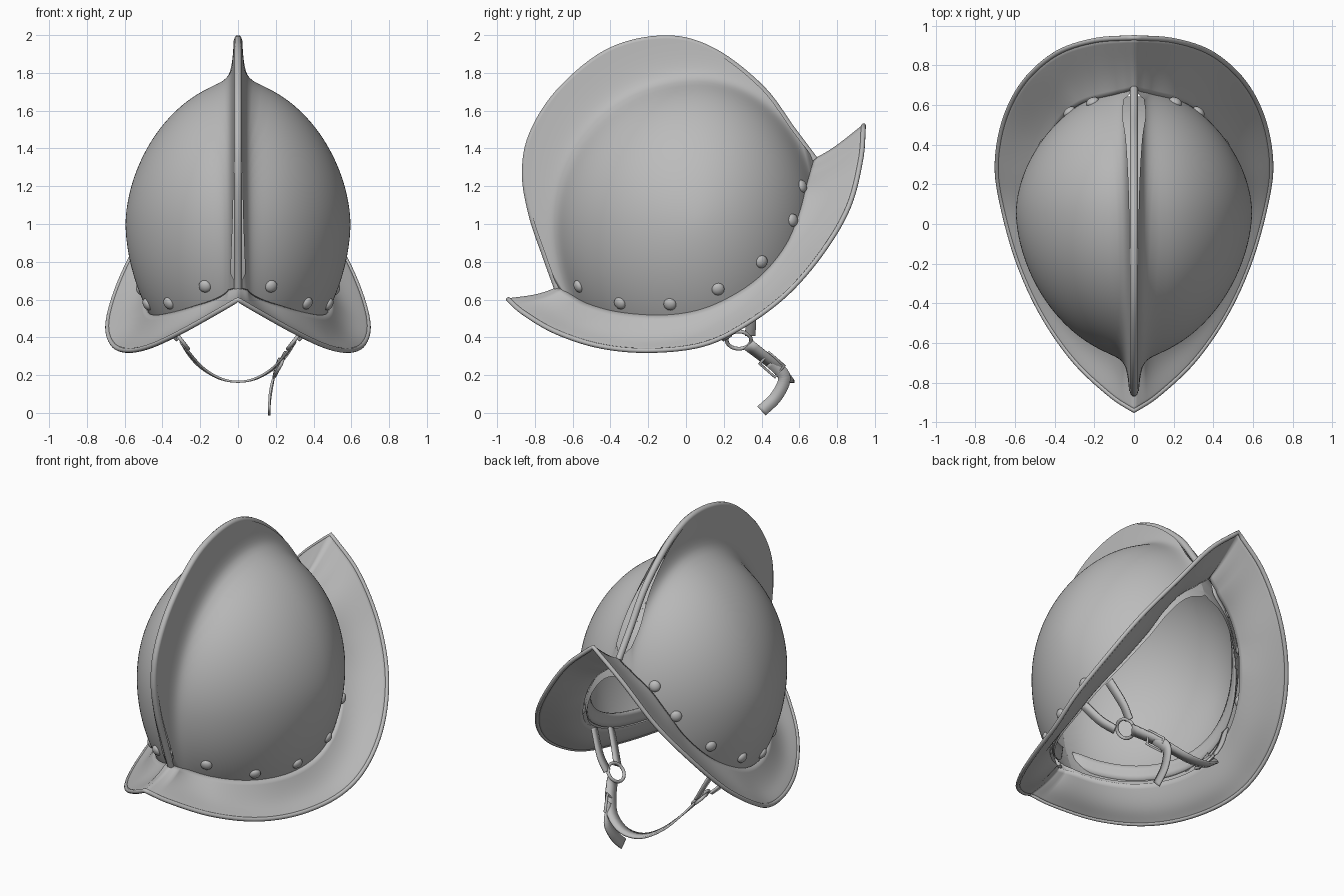
import bpy, bmesh, math
from mathutils import Vector

if "Cube" in bpy.data.objects:
    bpy.data.objects.remove(bpy.data.objects["Cube"], do_unlink=True)

steel = bpy.data.materials.new("steel grey")
steel.use_nodes = True
GREY = (0.5, 0.5, 0.5, 1)
steel.diffuse_color = GREY
steel.node_tree.nodes["Principled BSDF"].inputs["Base Color"].default_value = GREY

# Half-outline control points, all running from front to back
CREST = [(-.68, .66), (-.745, .84), (-.815, 1.05), (-.85, 1.27), (-.81, 1.48), (-.66, 1.71),
         (-.4, 1.915), (-.1, 1.98), (.15, 1.91), (.4, 1.715), (.56, 1.5), (.68, 1.34)]
SEAM = [(-.68, .66), (-.62, .63), (-.52, .575), (-.35, .53), (-.12, .515), (.08, .545),
        (.26, .625), (.41, .735), (.53, .885), (.6, 1.05), (.64, 1.2), (.68, 1.34)]
EDGE = [(0, -.94, .6), (.12, -.86, .53), (.3, -.69, .43), (.46, -.46, .355), (.58, -.2, .33),
        (.66, .08, .36), (.69, .3, .46), (.65, .53, .63), (.55, .72, .85), (.39, .86, 1.09),
        (.2, .925, 1.34), (0, .94, 1.52)]


def spline(points, u):
    """Catmull-Rom point at u in 0..1."""
    p = [Vector(q) for q in points]
    p = [2 * p[0] - p[1]] + p + [2 * p[-1] - p[-2]]
    t = u * (len(points) - 1)
    i = min(int(t), len(points) - 2)
    t -= i
    a, b, c, d = p[i:i + 4]
    return .5 * (2 * b + (c - a) * t + (2 * a - 5 * b + 4 * c - d) * t**2
                 + (3 * b - a - 3 * c + d) * t**3)


def reach(y, z):
    """Distance from the bowl's middle, 1 at its outline."""
    return math.hypot((y - .06) / (.63 if y > .06 else .73), (z - 1) / (.75 if z > 1 else .85))


def half_width(y, z):
    """Pointed bowl that fades softly into a thin comb."""
    t = 1 - reach(y, z)**1.8
    return .59 * ((t + math.sqrt(t * t + .004)) / 2)**.55 + .005


def taper(u):
    return min(1, u * 25, (1 - u) * 25)


def seam_point(u):
    y, z = spline(SEAM, u)
    return Vector((half_width(y, z) * taper(u), y, z))


def finish(ob, mirror=False, thick=0, angle=40):
    ob.data.materials.append(steel)
    if mirror:
        ob.modifiers.new("Mirror", "MIRROR").merge_threshold = .001
    if thick:
        mod = ob.modifiers.new("Solidify", "SOLIDIFY")
        mod.thickness, mod.offset = thick, 0
    bpy.ops.object.select_all(action="DESELECT")
    ob.select_set(True)
    bpy.context.view_layer.objects.active = ob
    bpy.ops.object.shade_smooth_by_angle(angle=math.radians(angle))
    return ob


def grid(name, func, nu, nv, **kw):
    """Surface through func(u, v)."""
    bm = bmesh.new()
    rows = [[bm.verts.new(func(i / nu, j / nv)) for j in range(nv + 1)] for i in range(nu + 1)]
    for a, b in zip(rows, rows[1:]):
        for j in range(nv):
            bm.faces.new((a[j], b[j], b[j + 1], a[j + 1]))
    bmesh.ops.remove_doubles(bm, verts=bm.verts, dist=.0005)
    bmesh.ops.recalc_face_normals(bm, faces=bm.faces)
    me = bpy.data.meshes.new(name)
    bm.to_mesh(me)
    bm.free()
    ob = bpy.data.objects.new(name, me)
    bpy.context.collection.objects.link(ob)
    return finish(ob, **kw)


def tube(name, points, radius, cyclic=False):
    cu = bpy.data.curves.new(name, "CURVE")
    cu.dimensions = "3D"
    cu.bevel_depth, cu.bevel_resolution, cu.use_fill_caps = radius, 3, True
    sp = cu.splines.new("POLY")
    sp.points.add(len(points) - 1)
    for q, p in zip(sp.points, points):
        q.co = (*p, 1)
    sp.use_cyclic_u = cyclic
    sp.use_smooth = True
    cu.materials.append(steel)
    ob = bpy.data.objects.new(name, cu)
    bpy.context.collection.objects.link(ob)
    return ob


def ribbon(name, points, facing, width, mirror=False):
    """Flat strap along points; facing(p) gives the flat side's direction."""
    def func(u, v):
        p = spline(points, u)
        tangent = spline(points, min(1, u + .02)) - spline(points, max(0, u - .02))
        return p + tangent.cross(facing(p)).normalized() * (v - .5) * width
    return grid(name, func, 24, 1, mirror=mirror, thick=.012)


# Bowl and comb
def shell(u, v):
    y, z = spline(SEAM, u).lerp(spline(CREST, u), v)
    return half_width(y, z) * taper(u), y, z


grid("bowl_and_comb", shell, 100, 60, mirror=True, angle=70)


# Smooth inside of the bowl
def lining(u, v):
    p = spline(SEAM, u).lerp(spline(CREST, u), v)
    k = min(1, .97 / reach(*p))
    y, z = .06 + (p.x - .06) * k, 1 + (p.y - 1) * k
    return .575 * max(0, 1 - (reach(y, z) / .97)**1.8)**.55, y, z


grid("bowl_inside", lining, 60, 30, mirror=True)


# Sweat band lining the opening
def band(u, v):
    p = seam_point(.05 + .9 * u)
    s = .96 - .03 * v
    return p.x * s, p.y * s, p.z + .01 + .09 * v


grid("sweat_band", band, 50, 3, mirror=True, thick=.012)


# Brim, dished between the seam and the edge
def brim(u, v):
    p = seam_point(u).lerp(spline(EDGE, u), v)
    dip = math.sin(math.pi * v) * .05 * (1 - .6 * v)
    side = math.sin(math.pi * u)
    p.y -= dip * .4 * side
    p.z -= dip * (.35 + .65 * side)
    return p


grid("brim", brim, 100, 12, mirror=True, thick=.014)

# Rolled rims on the comb and the brim
N = 72
tube("comb_rim", [(0, *spline(CREST, i / N)) for i in range(N + 1)], .02)
right = [spline(EDGE, i / N) for i in range(N + 1)]
left = [Vector((-p.x, p.y, p.z)) for p in right[-2:0:-1]]
tube("brim_rim", right + left, .013, cyclic=True)

# Rivets above the seam
RIVETS = [(-.57, .67), (-.35, .58), (-.085, .575), (.17, .655), (.4, .8), (.565, 1.02), (.615, 1.2)]
for number, (y, z) in enumerate(RIVETS):
    x = half_width(y, z)
    normal = Vector((x / .35, (y - .06) / .46, (z - 1) / .6))
    for side in (-1, 1):
        n = Vector((normal.x * side, normal.y, normal.z))
        bpy.ops.mesh.primitive_uv_sphere_add(segments=16, ring_count=10, radius=.034,
                                             location=(x * side, y, z))
        ob = bpy.context.object
        ob.name = f"rivet_{number}_{'left' if side > 0 else 'right'}"
        ob.scale.z = .65
        ob.rotation_euler = n.to_track_quat("Z", "Y").to_euler()
        finish(ob)


# Chin strap: two hangers each side, a ring, the strap, a buckle and a loose end
def outward(p):
    return Vector((p.x, 0, p.z - .6))


RING = Vector((.3, .28, .385))
ribbon("front_hanger", [(.46, .1, .56), (.39, .16, .46), (.33, .22, .395)], outward, .055, True)
ribbon("rear_hanger", [(.44, .3, .64), (.37, .34, .5), (.32, .34, .41)], outward, .055, True)
for side in (-1, 1):
    loop = []
    for i in range(20):
        a = math.tau * i / 20
        p = RING + .065 * (math.cos(a) * Vector((0, 1, 0)) + math.sin(a) * Vector((.55, 0, .7)))
        loop.append((p.x * side, p.y, p.z))
    tube("strap_ring", loop, .01, cyclic=True)
SIDE = [(.29, .33, .36), (.24, .42, .29), (.18, .49, .23), (.09, .53, .18)]
ribbon("chin_strap", SIDE + [(0, .54, .165)] + [(-x, y, z) for x, y, z in SIDE[::-1]],
       outward, .07)
ribbon("loose_end", [(.22, .45, .27), (.19, .52, .19), (.17, .48, .09), (.165, .4, .01)],
       lambda p: Vector((1, 0, 0)), .065)
corners = [(.23, .39, .26), (.25, .44, .32), (.21, .52, .25), (.19, .47, .19)]
tube("buckle", corners, .009, cyclic=True)
